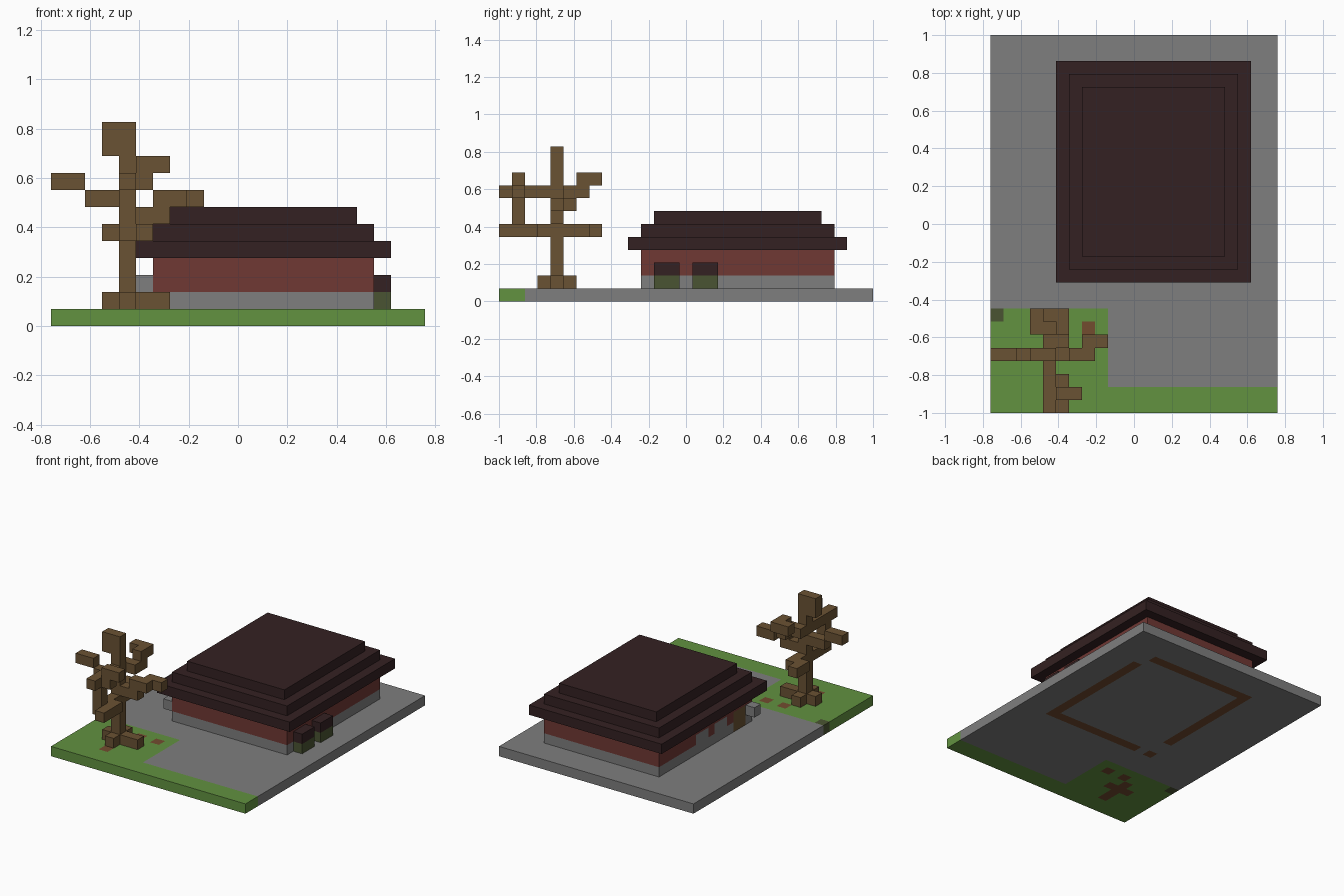
import bpy, bmesh
from mathutils import Vector

cube = bpy.data.objects.get("Cube")
if cube:
    bpy.data.objects.remove(cube)

NX, NY = 22, 29
S = 2 / NY  # edge length of one block


def material(name, rgb):
    lin = [(c / 255 / 12.92) if c < 11 else ((c / 255 + 0.055) / 1.055) ** 2.4 for c in rgb]
    m = bpy.data.materials.new(name)
    m.use_nodes = True
    m.diffuse_color = (*lin, 1)
    m.node_tree.nodes["Principled BSDF"].inputs["Base Color"].default_value = (*lin, 1)
    return m


MATS = {
    "grass": material("grass green", (98, 146, 64)),
    "stone": material("stone grey", (126, 126, 126)),
    "dirt": material("dirt brown", (114, 76, 47)),
    "wood": material("bark brown", (106, 82, 51)),
    "brick": material("brick red", (112, 56, 52)),
    "roof": material("roof dark brown", (52, 33, 34)),
    "moss": material("dark olive", (74, 84, 50)),
}


def box(x0, x1, y0, y1, z0, z1):
    """All block positions in an inclusive range."""
    return [(x, y, z) for x in range(x0, x1 + 1)
            for y in range(y0, y1 + 1) for z in range(z0, z1 + 1)]


def blocks(name, cells, rule):
    """Join blocks into one mesh with only outside faces; rule gives each colour."""
    cells = set(cells)
    bm = bmesh.new()
    slots = []
    for cell in sorted(cells):
        colour = rule(*cell)
        if colour not in slots:
            slots.append(colour)
        c = Vector(cell)
        for axis in range(3):
            for side in (-1, 1):
                n = Vector((0, 0, 0))
                n[axis] = side
                if tuple(int(v) for v in c + n) in cells:
                    continue
                u = Vector((0, 0, 0))
                u[(axis + 1) % 3] = 0.5
                w = n.cross(u)
                mid = c + Vector((0.5, 0.5, 0.5)) + n / 2
                ring = [mid - u - w, mid + u - w, mid + u + w, mid - u + w]
                face = bm.faces.new([bm.verts.new(
                    ((p.x - NX / 2) * S, (p.y - NY / 2) * S, p.z * S)) for p in ring])
                face.material_index = slots.index(colour)
    bmesh.ops.remove_doubles(bm, verts=bm.verts, dist=S / 100)
    # merge coplanar faces of equal colour into larger ones
    bmesh.ops.dissolve_limit(bm, angle_limit=0.01, verts=bm.verts, edges=bm.edges,
                             delimit={'MATERIAL'})
    bmesh.ops.triangulate(bm, faces=[f for f in bm.faces if len(f.verts) > 4])
    me = bpy.data.meshes.new(name)
    bm.to_mesh(me)
    bm.free()
    for s in slots:
        me.materials.append(MATS[s])
    ob = bpy.data.objects.new(name, me)
    bpy.context.collection.objects.link(ob)
    return ob


# Ground slab: paving, lawn, dirt spots and the footing under the walls
gaps = {(6, 12), (6, 13), (7, 11), (18, 24), (18, 25)}
spots = {(7, 6), (5, 6), (4, 2), (3, 4), (4, 4), (5, 4), (4, 3), (4, 5)}


def ground_colour(x, y, z):
    if (x, y) == (0, 7):
        return "moss"
    footing = 6 <= x <= 18 and 11 <= y <= 25 and (x in (6, 18) or y in (11, 25))
    if (x, y) in spots or (footing and (x, y) not in gaps):
        return "dirt"
    return "grass" if y < 2 or (x < 9 and y < 8) else "stone"


blocks("ground", box(0, NX - 1, 0, NY - 1, 0, 0), ground_colour)


# House walls: stone base, brick above, door and windows on one side
def wall_colour(x, y, z):
    if x == 6 and y in (12, 13) and z < 3:
        return "wood"
    if x == 6 and z == 2 and y in (15, 16, 18, 19):
        return "stone"
    return "stone" if z == 1 else "brick"


blocks("house_walls", box(6, 18, 11, 25, 1, 3), wall_colour)
blocks("door_side_block", [(5, 11, 2)], lambda *c: "stone")

# Stepped roof
for i, name in enumerate(("roof_eaves", "roof_middle", "roof_top")):
    blocks(name, box(5 + i, 19 - i, 10 + i, 26 - i, 4 + i, 4 + i), lambda *c: "roof")

# Planters beside the house
for name, y in (("front_planter", 12), ("rear_planter", 15)):
    blocks(name, box(19, 19, y, y + 1, 1, 2), lambda x, y, z: "moss" if z == 1 else "roof")

# Bare tree
trunk = box(4, 4, 4, 4, 1, 9) + box(3, 4, 4, 4, 10, 11)
roots = box(3, 6, 4, 4, 1, 1) + box(4, 4, 3, 5, 1, 1)
left_branch = box(5, 6, 4, 4, 6, 6) + box(6, 7, 4, 4, 7, 7) + box(7, 8, 5, 5, 7, 7)
right_branch = box(2, 3, 4, 4, 7, 7) + box(0, 1, 4, 4, 8, 8)
front_branch = (box(4, 4, 0, 3, 8, 8) + box(5, 6, 1, 1, 9, 9) + box(5, 5, 1, 1, 8, 8)
                + box(4, 4, 1, 1, 6, 7) + box(4, 4, 1, 3, 5, 5) + box(5, 5, 0, 2, 5, 5))
back_branch = (box(4, 4, 5, 6, 5, 5) + box(3, 3, 6, 7, 5, 5) + box(4, 5, 5, 5, 8, 8)
               + box(5, 5, 6, 6, 8, 9) + box(4, 5, 7, 7, 9, 9))
blocks("tree", trunk + roots + left_branch + right_branch + front_branch + back_branch,
       lambda *c: "wood")
